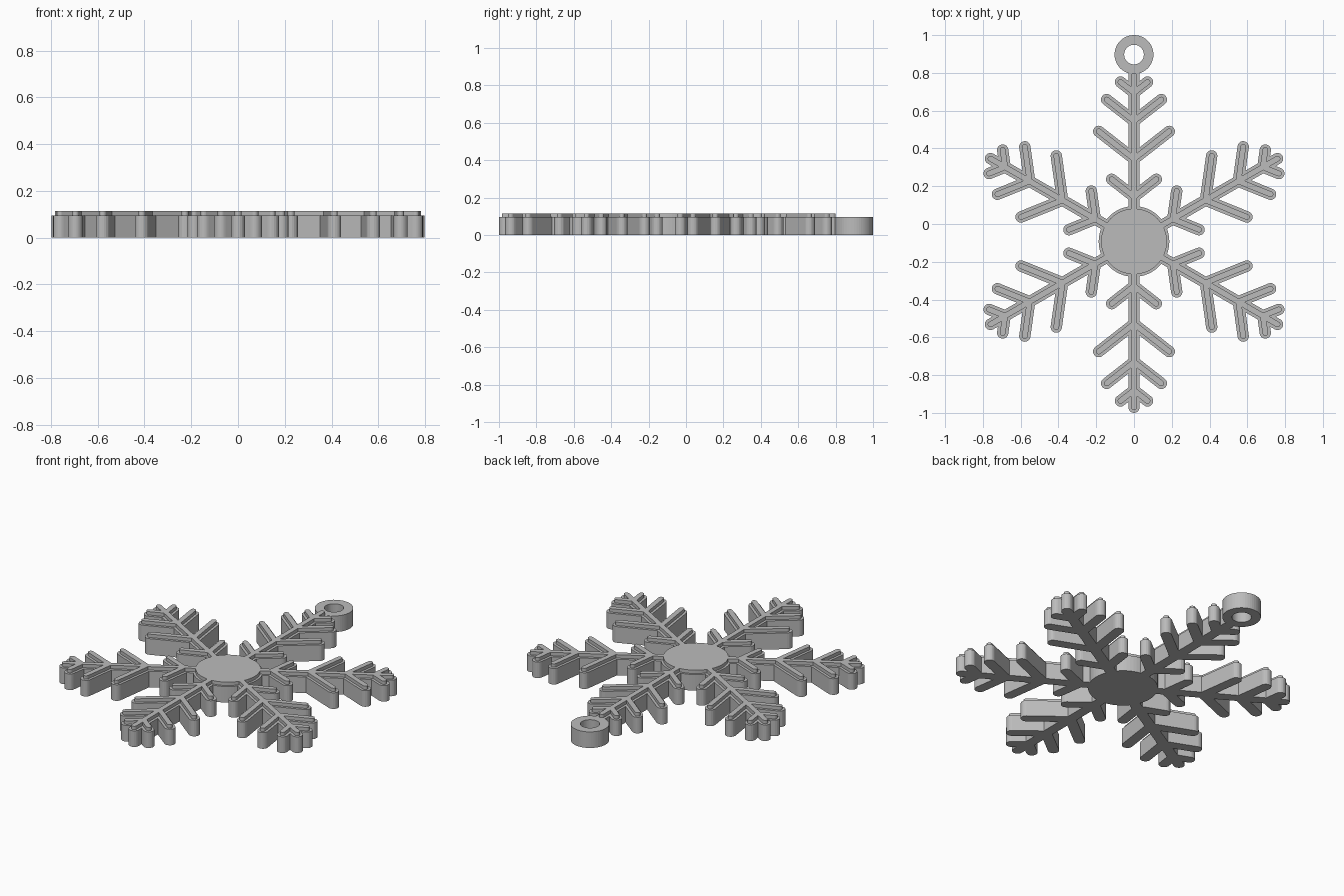
import bpy, bmesh, math
from mathutils import Vector

if "Cube" in bpy.data.objects:
    bpy.data.objects.remove(bpy.data.objects["Cube"])

CENTRE = Vector((0, -0.0925))
BASE_TOP, RIDGE_TOP = 0.095, 0.115
TIP = 0.8775                       # end of each arm's centre line
BRANCH_ANGLE = math.radians(52)
BRANCHES = [(0.237, 0.15), (0.437, 0.237), (0.638, 0.184), (0.788, 0.091)]  # start, length

grey = bpy.data.materials.new("light_grey")
grey.diffuse_color = (0.5, 0.5, 0.5, 1)
grey.use_nodes = True
grey.node_tree.nodes["Principled BSDF"].inputs["Base Color"].default_value = grey.diffuse_color


def prism(bm, points, z0, z1):
    """Closed upright prism over a counter-clockwise outline."""
    low = [bm.verts.new((p[0], p[1], z0)) for p in points]
    high = [bm.verts.new((p[0], p[1], z1)) for p in points]
    bm.faces.new(low[::-1])
    bm.faces.new(high)
    n = len(points)
    for i in range(n):
        j = (i + 1) % n
        bm.faces.new((low[i], low[j], high[j], high[i]))


def circle(centre, radius, n):
    return [(centre[0] + radius * math.cos(math.tau * i / n),
             centre[1] + radius * math.sin(math.tau * i / n)) for i in range(n)]


def bar(start, angle, length, half, steps=10):
    """Outline of a bar with a flat start and a round tip."""
    along = Vector((math.cos(angle), math.sin(angle)))
    side = Vector((-along.y, along.x)) * half
    end = start + along * length
    tip = [end + Vector((math.cos(a), math.sin(a))) * half
           for a in (angle - math.pi / 2 + math.pi * i / steps for i in range(steps + 1))]
    return [start + side, start - side] + tip


def make_object(name, bm):
    mesh = bpy.data.meshes.new(name)
    bm.to_mesh(mesh)
    bm.free()
    mesh.materials.append(grey)
    obj = bpy.data.objects.new(name, mesh)
    bpy.context.collection.objects.link(obj)
    return obj


def snowflake(name, half, hub_radius, z0, z1):
    """Hub disc merged with six branching arms of one bar width."""
    bm = bmesh.new()
    for k in range(6):
        angle = math.radians(90 + 60 * k)
        along = Vector((math.cos(angle), math.sin(angle)))
        prism(bm, bar(CENTRE + along * 0.1, angle, TIP - 0.1, half), z0, z1)
        for start, length in BRANCHES:
            for side in (-1, 1):
                prism(bm, bar(CENTRE + along * start, angle + side * BRANCH_ANGLE,
                              length, half), z0, z1)
    arms = make_object(name + "_arms_helper", bm)
    arms.hide_render = True
    arms.hide_set(True)

    bm = bmesh.new()
    prism(bm, circle(CENTRE, hub_radius, 64), z0, z1)
    flake = make_object(name, bm)
    merge = flake.modifiers.new("merge_arms", 'BOOLEAN')
    merge.operation = 'UNION'
    merge.solver = 'EXACT'
    merge.use_self = True
    merge.object = arms

    # Bake the merge and drop the helper
    graph = bpy.context.evaluated_depsgraph_get()
    merged = bpy.data.meshes.new_from_object(flake.evaluated_get(graph))
    flake.modifiers.clear()
    flake.data = merged
    bpy.data.objects.remove(arms)


# Wide lower body and narrow raised ridge
snowflake("snowflake_base", 0.03, 0.187, 0, BASE_TOP)
snowflake("raised_ridge", 0.015, 0.174, BASE_TOP, RIDGE_TOP)

# Hanging ring
bm = bmesh.new()
n = 48
loops = [[bm.verts.new((x, y, z)) for x, y in circle((0, 0.897), r, n)]
         for r, z in ((0.103, 0), (0.103, BASE_TOP), (0.052, BASE_TOP), (0.052, 0))]
for a in range(4):
    lower, upper = loops[a], loops[(a + 1) % 4]
    for i in range(n):
        j = (i + 1) % n
        bm.faces.new((lower[i], lower[j], upper[j], upper[i]))
make_object("hanging_ring", bm)
